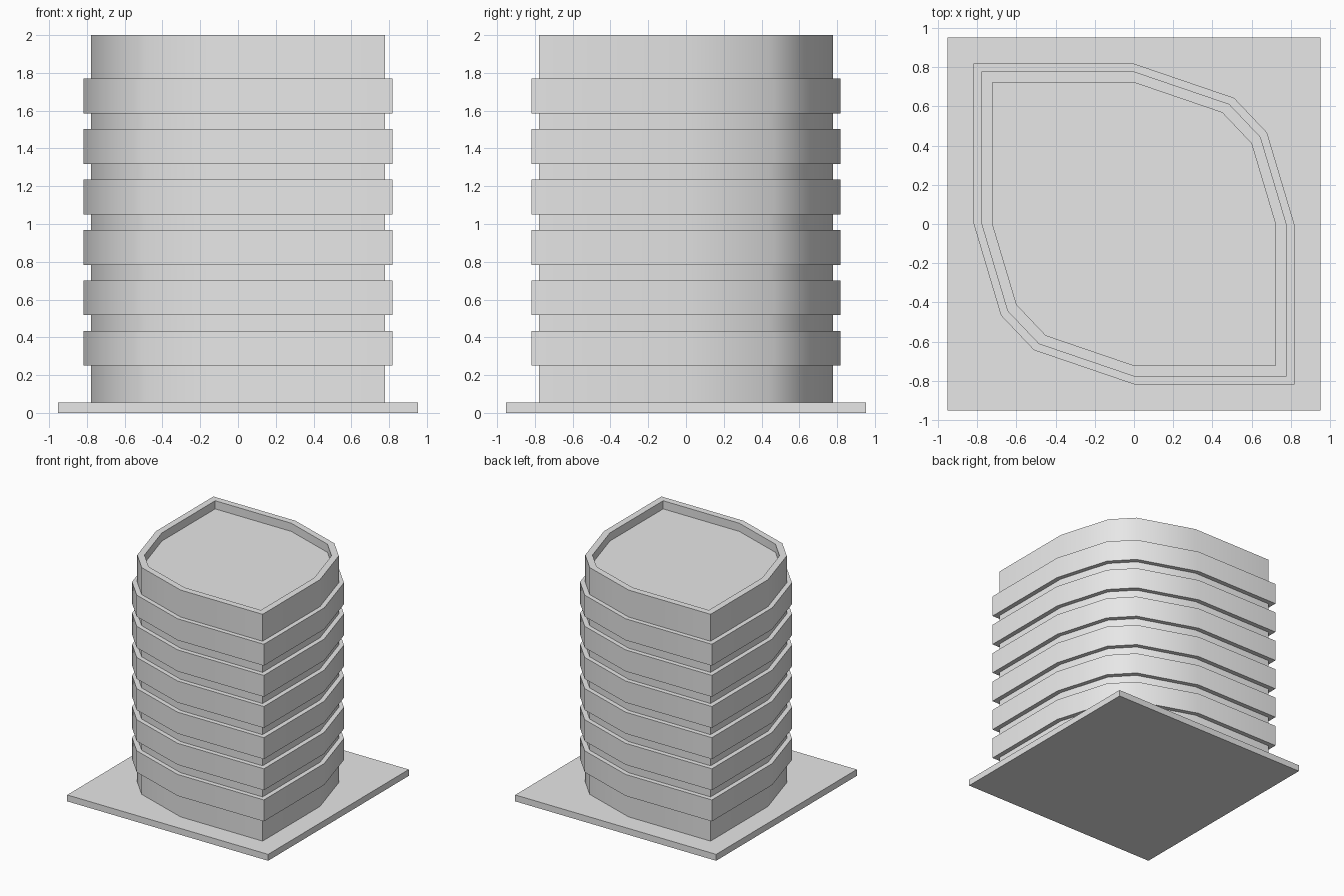
import bpy, bmesh, math

cube = bpy.data.objects.get("Cube")
if cube:
    bpy.data.objects.remove(cube, do_unlink=True)

# Single plain material
grey = bpy.data.materials.new("light_grey")
grey.use_nodes = True
grey.diffuse_color = (0.8, 0.8, 0.8, 1)
grey.node_tree.nodes["Principled BSDF"].inputs["Base Color"].default_value = (0.8, 0.8, 0.8, 1)

# Floor plan: two square corners, two faceted round corners, point symmetric
HALF = [(-1, 1), (0, 1), (0.624, 0.787), (0.83, 0.57), (1, 0)]
PLAN = HALF + [(-x, -y) for x, y in HALF]
SQUARE = [(-1, 1), (1, 1), (1, -1), (-1, -1)]

CORE, BAND, INNER = 0.778, 0.818, 0.722
BASE_TOP, TOP, ROOF = 0.055, 2.0, 1.93


def loft(name, plan, levels, ring=False):
    """Join scaled copies of a plan; cap the ends, or close it into a ring."""
    bm = bmesh.new()
    loops = [[bm.verts.new((x * s, y * s, z)) for x, y in plan] for s, z in levels]
    n = len(plan)
    pairs = list(zip(loops, loops[1:]))
    if ring:
        pairs.append((loops[-1], loops[0]))
    else:
        bm.faces.new(loops[0])
        bm.faces.new(loops[-1])
    for a, b in pairs:
        for i in range(n):
            j = (i + 1) % n
            bm.faces.new((a[i], a[j], b[j], b[i]))
    bmesh.ops.recalc_face_normals(bm, faces=bm.faces)
    mesh = bpy.data.meshes.new(name)
    bm.to_mesh(mesh)
    bm.free()
    mesh.materials.append(grey)
    obj = bpy.data.objects.new(name, mesh)
    bpy.context.collection.objects.link(obj)
    bpy.ops.object.select_all(action="DESELECT")
    obj.select_set(True)
    bpy.context.view_layer.objects.active = obj
    bpy.ops.object.shade_smooth_by_angle(angle=math.radians(35))
    return obj


# Ground slab
loft("base_slab", SQUARE, [(0.953, 0), (0.953, BASE_TOP)])

# Tower with a parapet around the sunken roof
loft("tower_core", PLAN, [(CORE, BASE_TOP), (CORE, TOP), (INNER, TOP), (INNER, ROOF)])

# Projecting floor bands
for i in range(6):
    z = 0.25 + i * 0.267
    loft(f"floor_band_{i + 1}", PLAN,
         [(INNER, z), (BAND, z), (BAND, z + 0.184), (INNER, z + 0.184)], ring=True)
